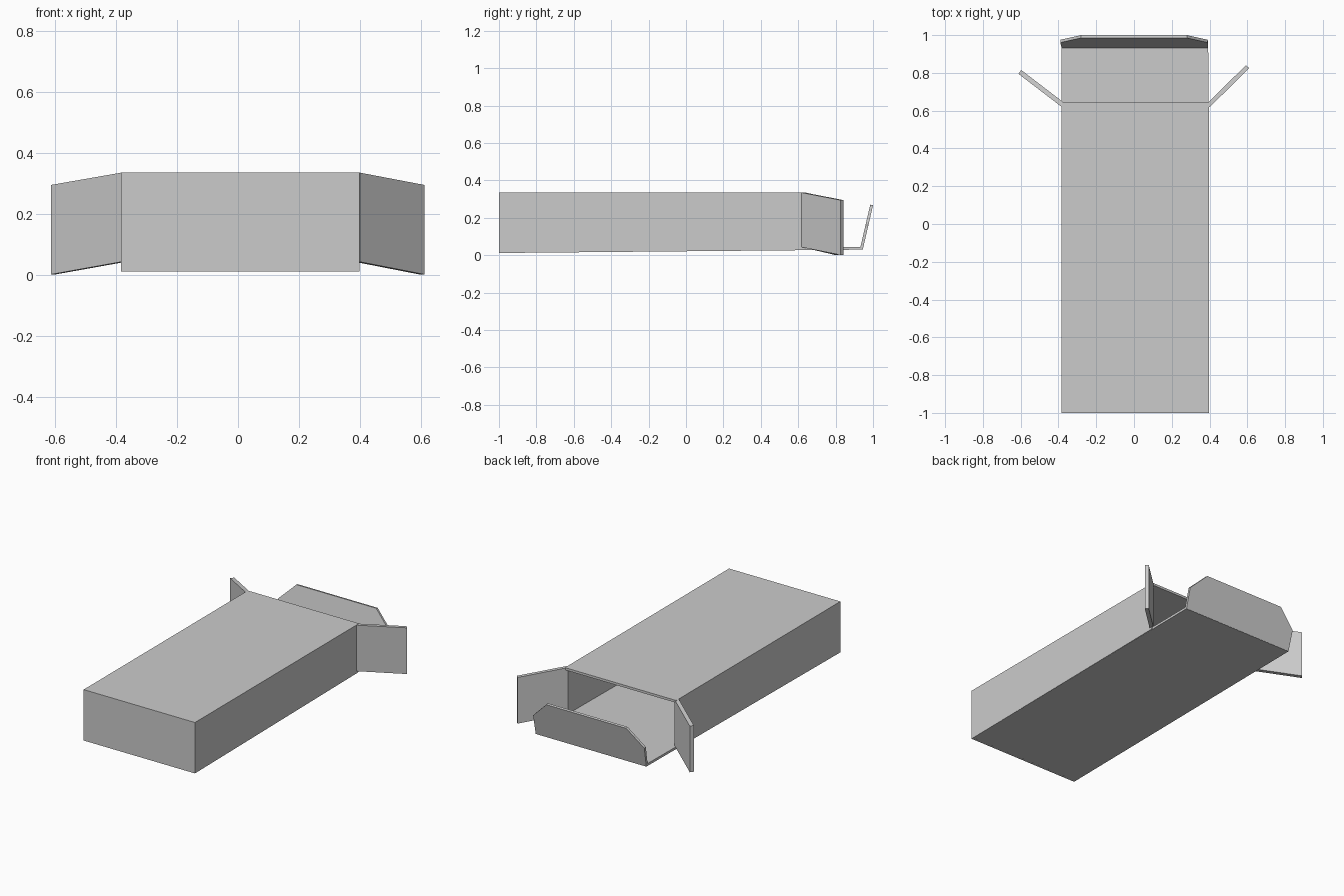
import bpy, bmesh
from mathutils import Vector

if "Cube" in bpy.data.objects:
    bpy.data.objects.remove(bpy.data.objects["Cube"])

def prism(name, face, offset):
    """Flat panel: a polygon swept along an offset vector."""
    bm = bmesh.new()
    off = Vector(offset)
    a = [bm.verts.new(p) for p in face]
    b = [bm.verts.new(Vector(p) + off) for p in face]
    n = len(a)
    bm.faces.new(a)
    bm.faces.new(b[::-1])
    for i in range(n):
        j = (i + 1) % n
        bm.faces.new((a[i], b[i], b[j], a[j]))
    bmesh.ops.recalc_face_normals(bm, faces=bm.faces)
    mesh = bpy.data.meshes.new(name)
    bm.to_mesh(mesh)
    bm.free()
    ob = bpy.data.objects.new(name, mesh)
    bpy.context.collection.objects.link(ob)
    return ob

XL, XR = -0.383, 0.398      # carton sides
TOP, T = 0.335, 0.015       # top height, board thickness
MOUTH, LIP = 0.635, 0.943   # open end, end of the long floor panel

# Carton body, open at the back; the floor rises slightly
prism("top_panel", [(XL, -1, TOP), (XR, -1, TOP), (XR, 0.645, TOP), (XL, 0.645, TOP)], (0, 0, -T))
prism("floor_panel", [(XL, -1, 0.012), (XR, -1, 0.012), (XR - 0.005, LIP, 0.03), (XL, LIP, 0.03)], (0, 0, T))
prism("front_panel", [(XL, -1, 0.012), (XR, -1, 0.012), (XR, -1, TOP), (XL, -1, TOP)], (0, T, 0))
for name, x, d in (("left_panel", XL, T), ("right_panel", XR, -T)):
    prism(name, [(x, -1, 0.012), (x, MOUTH, 0.028), (x, MOUTH, TOP), (x, -1, TOP)], (d, 0, 0))

# Splayed side flaps, sagging away from their hinges
def side_flap(name, hinge, tip, thick):
    (hx, hy), (tx, ty) = hinge, tip
    prism(name, [(hx, hy, 0.043), (tx, ty, 0.002), (tx, ty, 0.295), (hx, hy, TOP)], thick)

side_flap("left_flap", (XL, 0.62), (-0.612, 0.795), (0.015, 0.02, 0))
side_flap("right_flap", (XR + 0.002, 0.618), (0.61, 0.825), (-0.017, 0.016, 0))

# Upturned tuck flap with clipped corners
def on_flap(x, t):
    return (x, 0.945 + 0.055 * t, 0.03 + 0.237 * t)

prism("tuck_flap", [on_flap(x, t) for x, t in (
    (-0.383, 0), (0.393, 0), (0.39, 0.55), (0.28, 1), (-0.28, 1), (-0.39, 0.55))],
    (0, -0.015, 0.003))
